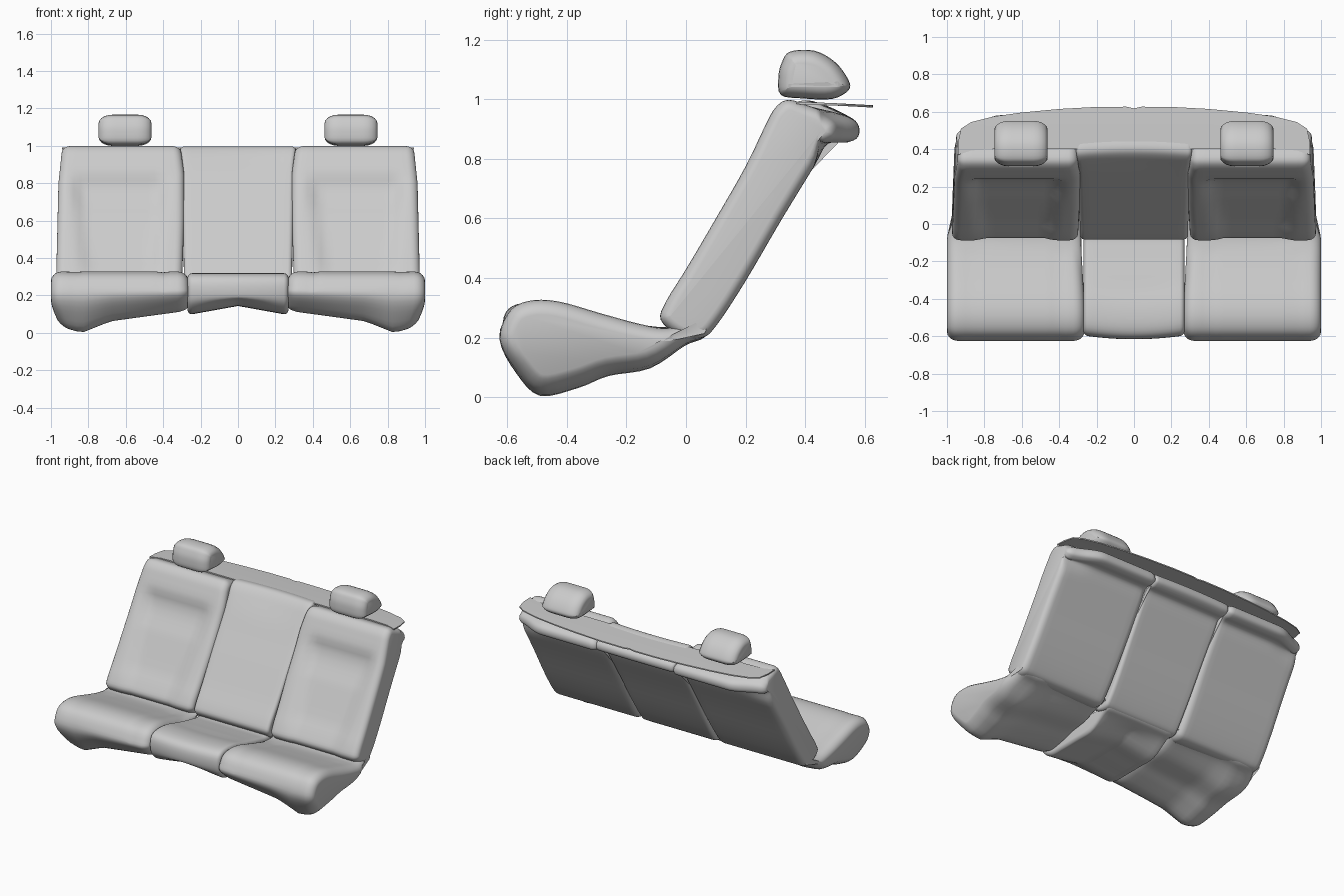
import bpy, bmesh, math
from mathutils import Vector

if "Cube" in bpy.data.objects:
    bpy.data.objects.remove(bpy.data.objects["Cube"])


def lerp_table(t, table):
    """Piecewise-linear lookup in [(t, value), ...]."""
    if t <= table[0][0]:
        return table[0][1]
    for (a, va), (b, vb) in zip(table, table[1:]):
        if t <= b:
            return va + (vb - va) * (t - a) / (b - a)
    return table[-1][1]


def step(a, b, t):
    t = max(0.0, min(1.0, (t - a) / (b - a)))
    return t * t * (3 - 2 * t)


def smooth_loop(points, n=4):
    """Closed Catmull-Rom curve through the profile points."""
    pts = [Vector(p) for p in points]
    out = []
    for i in range(len(pts)):
        a, b, c, d = (pts[(i + k) % len(pts)] for k in (-1, 0, 1, 2))
        for j in range(n):
            t = j / n
            out.append(0.5 * (2 * b + (c - a) * t + (2 * a - 5 * b + 4 * c - d) * t * t
                              + (3 * b - a - 3 * c + d) * t ** 3))
    return out


def finish(name, bm, mirror):
    bmesh.ops.recalc_face_normals(bm, faces=bm.faces)
    me = bpy.data.meshes.new(name)
    bm.to_mesh(me)
    bm.free()
    ob = bpy.data.objects.new(name, me)
    bpy.context.collection.objects.link(ob)
    bpy.ops.object.select_all(action='DESELECT')
    ob.select_set(True)
    bpy.context.view_layer.objects.active = ob
    bpy.ops.object.shade_smooth_by_angle(angle=math.radians(50))
    if mirror:
        m = ob.modifiers.new("Mirror", 'MIRROR')
        m.use_mirror_merge = False
    return ob


def pad(name, profile, x0, x1, rx, rp, deform=None, mirror=True, mid=16):
    """Loft a (y, z) profile across x with rounded ends, then sculpt it."""
    loop = smooth_loop(profile)
    n = len(loop)
    area = sum(loop[i].cross(loop[(i + 1) % n]) for i in range(n))
    sign = 1 if area > 0 else -1
    inward = []
    for i in range(n):
        t = (loop[(i + 1) % n] - loop[i - 1]).normalized()
        inward.append(Vector((-t.y, t.x)) * sign)
    ends = [(rx * (1 - math.sin(a)), rp * (1 - math.cos(a)))
            for a in (math.radians(d) for d in (90, 72, 54, 36, 18, 0))][::-1]
    ends = [(rx * (1 - math.cos(math.radians(d))), rp * (1 - math.sin(math.radians(d))))
            for d in (0, 18, 36, 54, 72, 90)]
    stations = [(x0 + dx, ins) for dx, ins in ends]
    stations += [(x0 + rx + (x1 - x0 - 2 * rx) * k / mid, 0) for k in range(1, mid)]
    stations += [(x1 - dx, ins) for dx, ins in reversed(ends)]
    bm = bmesh.new()
    rings = []
    for x, ins in stations:
        ring = []
        for p, nrm in zip(loop, inward):
            q = p + nrm * ins
            co = (x, q.x, q.y)
            ring.append(bm.verts.new(deform(*co) if deform else co))
        rings.append(ring)
    for r, s in zip(rings, rings[1:]):
        for i in range(n):
            bm.faces.new((r[i], r[(i + 1) % n], s[(i + 1) % n], s[i]))
    bm.faces.new(rings[0])
    bm.faces.new(rings[-1])
    return finish(name, bm, mirror)


# Outer seat cushions: sloping underside, seams beside the bolsters
def shape_seat(x, y, z):
    low = max(0, min(1, (0.24 - z) / 0.24))
    lift = lerp_table(x, [(0.28, 0.115), (0.5, 0.085), (0.68, 0.06), (0.83, 0), (1, 0.03)])
    seam = max(math.exp(-((x - s) / 0.016) ** 2) for s in (0.39, 0.88))
    if z > 0.2 and y < -0.15:
        z -= 0.008 * seam
    z += low * lift
    x -= 0.03 * step(-0.08, 0.03, y) * step(0.6, 0.98, x)
    x -= 0.05 * step(0.18, 0.0, z) * step(0.85, 1, x)
    x += 0.02 * step(-0.5, 0, y) * step(0.4, 0.27, x)
    return x, y, z


pad("outer_seat_cushion",
    [(-0.625, 0.19), (-0.595, 0.285), (-0.53, 0.323), (-0.43, 0.322), (-0.28, 0.28),
     (-0.15, 0.245), (-0.06, 0.232), (0.03, 0.26), (0.09, 0.25), (0.06, 0.2), (0.0, 0.175),
     (-0.12, 0.096), (-0.26, 0.07), (-0.36, 0.03), (-0.49, 0.003), (-0.57, 0.08)],
    0.265, 1.0, 0.06, 0.05, shape_seat)


# Middle seat cushion: bowed front and arched underside
def shape_middle_seat(x, y, z):
    c = 1 - (x / 0.27) ** 2
    if y < -0.3:
        y -= 0.02 * c
    if z < 0.2:
        z += 0.045 * max(0, 1 - abs(x) / 0.25) * step(0.2, 0.12, z)
    return x, y, z


pad("middle_seat_cushion",
    [(-0.595, 0.21), (-0.585, 0.285), (-0.53, 0.316), (-0.42, 0.312), (-0.28, 0.275),
     (-0.15, 0.245), (-0.06, 0.232), (0.03, 0.26), (0.09, 0.25), (0.06, 0.2), (0.0, 0.175),
     (-0.12, 0.105), (-0.26, 0.1), (-0.4, 0.1), (-0.5, 0.105), (-0.57, 0.15)],
    -0.27, 0.27, 0.025, 0.025, shape_middle_seat, mirror=False)


# Outer backrests: recessed centre panel between bolsters, swept top corner
def shape_back(x, y, z):
    front_y = -0.085 + (z - 0.27) * 0.56
    is_front = step(0.09, 0.03, y - front_y)
    inner = lerp_table(z, [(0.3, 0.47), (0.85, 0.40)])
    outer = lerp_table(z, [(0.3, 0.80), (0.85, 0.87)])
    across = step(inner - 0.05, inner + 0.02, x) * step(outer + 0.05, outer - 0.02, x)
    depth = lerp_table(z, [(0.25, 0.01), (0.4, 0.03), (0.64, 0.025), (0.69, 0.038), (0.78, 0.034), (0.86, 0)])
    y += depth * across * is_front
    if z > 0.8:
        y -= 0.08 * step(0.72, 0.97, x) * step(0.42, 0.56, y)
    dx = lerp_table(z, [(0.3, 0), (0.8, 0.012), (0.97, 0.03)])
    x -= dx * step(0.6, 0.95, x)
    x += lerp_table(z, [(0.25, 0.012), (0.6, 0), (0.85, 0), (1, 0.02)]) * step(0.45, 0.3, x)
    return x, y, z


pad("outer_backrest",
    [(-0.085, 0.26), (-0.065, 0.325), (0.0, 0.43), (0.1, 0.60), (0.2, 0.775), (0.265, 0.91),
     (0.3, 0.972), (0.345, 0.998), (0.42, 0.975), (0.52, 0.95), (0.575, 0.92), (0.578, 0.875),
     (0.54, 0.855), (0.475, 0.85), (0.43, 0.775), (0.32, 0.595), (0.2, 0.39), (0.105, 0.245),
     (0.055, 0.2), (-0.02, 0.205)],
    0.288, 0.972, 0.045, 0.035, shape_back)


# Middle backrest: flatter panel set slightly behind its neighbours
def shape_middle_back(x, y, z):
    x *= lerp_table(z, [(0.3, 0.96), (0.6, 0.98), (0.9, 1.0), (1, 1.04)])
    y += 0.015 * (1 - (x / 0.31) ** 2) * step(0.8, 1, z)
    return x, y, z


pad("middle_backrest",
    [(-0.08, 0.26), (-0.062, 0.32), (0.01, 0.43), (0.115, 0.60), (0.225, 0.775), (0.3, 0.9),
     (0.345, 0.968), (0.385, 0.995), (0.44, 0.985), (0.52, 0.95), (0.565, 0.92), (0.568, 0.88),
     (0.53, 0.858), (0.475, 0.85), (0.43, 0.775), (0.32, 0.595), (0.2, 0.39), (0.105, 0.245),
     (0.055, 0.2), (-0.02, 0.205)],
    -0.3, 0.3, 0.025, 0.02, shape_middle_back, mirror=False)

# Headrests
pad("headrest",
    [(0.31, 1.075), (0.318, 1.015), (0.39, 1.003), (0.49, 1.001), (0.545, 1.03), (0.545, 1.065),
     (0.5, 1.125), (0.43, 1.163), (0.35, 1.16), (0.322, 1.125)],
    0.463, 0.745, 0.075, 0.045, mid=6)

# Parcel shelf: thin curved sheet behind the backrests
edge = [(0, 0.618), (0.04, 0.627), (0.2, 0.626), (0.4, 0.615), (0.6, 0.596), (0.75, 0.575),
        (0.87, 0.545), (0.925, 0.51), (0.94, 0.44)]
bm = bmesh.new()
rows = []
for x, yb in [(-a, b) for a, b in edge[:0:-1]] + edge:
    row = []
    yf = lerp_table(abs(x), [(0.85, 0.40), (0.94, 0.37)])
    for dz in (0, -0.008):
        for k in range(5):
            y = yf + (yb - yf) * k / 4
            z = lerp_table(y, [(0.36, 0.992), (0.5, 0.987), (0.627, 0.98)]) + dz
            row.append(bm.verts.new((x, y, z)))
    rows.append(row[:5] + row[:4:-1])
for r, s in zip(rows, rows[1:]):
    for i in range(10):
        bm.faces.new((r[i], r[(i + 1) % 10], s[(i + 1) % 10], s[i]))
bm.faces.new(rows[0])
bm.faces.new(rows[-1])
finish("parcel_shelf", bm, False)
